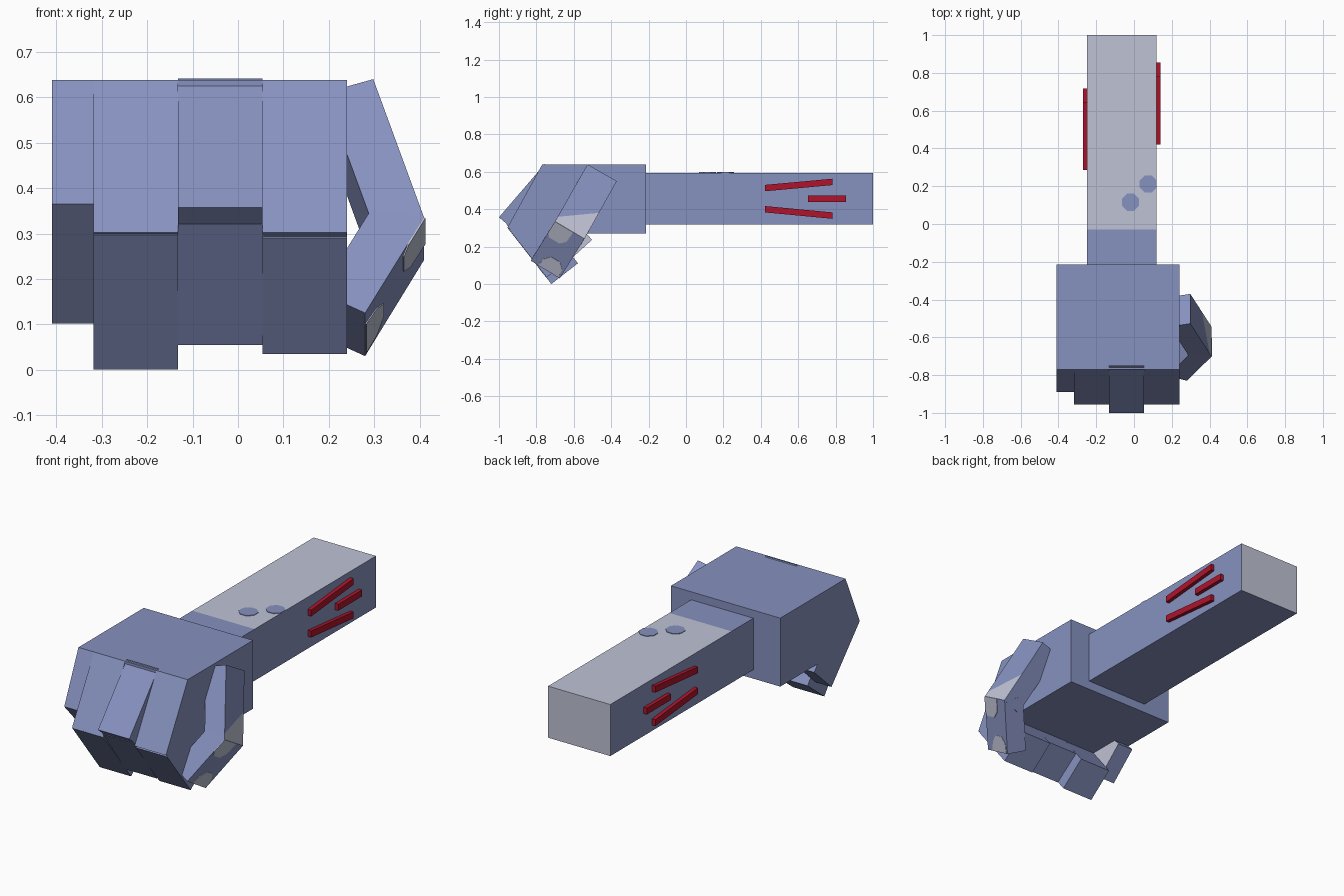
import bpy, bmesh, math
from mathutils import Vector as V

if "Cube" in bpy.data.objects:
    bpy.data.objects.remove(bpy.data.objects["Cube"])


def material(name, rgb):
    m = bpy.data.materials.new(name)
    m.diffuse_color = (*rgb, 1)
    m.use_nodes = True
    m.node_tree.nodes["Principled BSDF"].inputs["Base Color"].default_value = m.diffuse_color
    return m


BLUE = material("slate_blue", (0.24, 0.285, 0.52))
GREY = material("pale_grey", (0.52, 0.54, 0.66))
RED = material("deep_red", (0.42, 0.007, 0.025))


def finish(name, bm, mats):
    bmesh.ops.recalc_face_normals(bm, faces=bm.faces[:])
    me = bpy.data.meshes.new(name)
    bm.to_mesh(me)
    bm.free()
    for m in mats:
        me.materials.append(m)
    ob = bpy.data.objects.new(name, me)
    bpy.context.collection.objects.link(ob)
    return ob


def prism(points, offset):
    """Extrude a flat outline along an offset vector."""
    bm = bmesh.new()
    f = bm.faces.new([bm.verts.new(p) for p in points])
    new = bmesh.ops.extrude_face_region(bm, geom=[f])["geom"]
    bmesh.ops.translate(bm, vec=offset, verts=[g for g in new if isinstance(g, bmesh.types.BMVert)])
    bmesh.ops.recalc_face_normals(bm, faces=bm.faces[:])
    return bm


def block(x0, x1, y0, y1, z0, z1):
    return prism([(x0, y0, z0), (x0, y1, z0), (x0, y1, z1), (x0, y0, z1)], V((x1 - x0, 0, 0)))


def cut(bm, co, no):
    bmesh.ops.bisect_plane(bm, geom=bm.verts[:] + bm.edges[:] + bm.faces[:], plane_co=co, plane_no=no)


# Forearm: pale top behind a cut line, pale rear end
bm = block(-0.25, 0.12, -0.25, 1.0, 0.318, 0.595)
cut(bm, (0, -0.03, 0), (0, 1, 0))
for f in bm.faces:
    c = f.calc_center_median()
    if f.normal.y > 0.9 or (f.normal.z > 0.9 and c.y > -0.03):
        f.material_index = 1
finish("forearm", bm, [BLUE, GREY])

# Blue spots on the forearm
for i, (cx, cy) in enumerate([(-0.018, 0.115), (0.075, 0.212)]):
    pts = [(cx + 0.049 * math.cos(a), cy + 0.049 * math.sin(a), 0.594)
           for a in (math.pi / 8 + k * math.pi / 4 for k in range(8))]
    finish(f"forearm_spot_{i}", prism(pts, V((0, 0, 0.004))), [BLUE])

# Red bars on both sides of the forearm
BARS = [(0.0, 0.513, 0.36, 0.546), (0.0, 0.400, 0.36, 0.366), (0.23, 0.456, 0.433, 0.456)]
for side, x, start in (("right", 0.118, 0.422), ("left", -0.27, 0.285)):
    for i, (ya, za, yb, zb) in enumerate(BARS):
        a, b = V((x, start + ya, za)), V((x, start + yb, zb))
        w = V((0, 0, 0.017))
        finish(f"{side}_bar_{i}", prism([a - w, b - w, b + w, a + w], V((0.022, 0, 0))), [RED])

# Palm
finish("palm", block(-0.41, 0.24, -0.77, -0.215, 0.27, 0.638), [BLUE])


# Fingers: each is two square-ended blocks drawn in side profile
def segment(name, x0, x1, a, b, thick, turn, mats=(BLUE,)):
    a, b = V((0, *a)), V((0, *b))
    d = (b - a).normalized()
    n = V((0, -d.z, d.y)) * thick * turn
    s = V((x0, 0, 0))
    bm = prism([a + s, b + s, b + n + s, a + n + s], V((x1 - x0, 0, 0)))
    if len(mats) > 1:
        for f in bm.faces:
            f.material_index = int(f.normal.x > 0.9)
    finish(name, bm, mats)


FINGERS = [
    ("little", -0.41, -0.318, (-0.77, 0.637), (-0.89, 0.365), (-0.89, 0.365), (-0.65, 0.102), 0.20),
    ("ring", -0.318, -0.132, (-0.77, 0.637), (-0.955, 0.302), (-0.952, 0.297), (-0.72, 0.0), 0.18),
    ("middle", -0.132, 0.054, (-0.755, 0.642), (-1.0, 0.357), (-0.96, 0.32), (-0.765, 0.055), 0.18),
    ("index", 0.054, 0.24, (-0.77, 0.637), (-0.955, 0.302), (-0.945, 0.29), (-0.745, 0.035), 0.18),
]
for name, x0, x1, a, b, c, d, t in FINGERS:
    segment(name + "_finger_base", x0, x1, a, b, 0.18, 1)
    mats = (BLUE, GREY) if name == "little" else (BLUE,)
    segment(name + "_finger_tip", x0, x1, c, d, t, 1, mats)

# Thumb: two slanted blocks meeting at the outer knuckle
A, B = V((0.298, -0.527, 0.64)), V((0.298, -0.37, 0.55))
D, C = V((0.41, -0.70, 0.335)), V((0.41, -0.543, 0.242))
F, E = V((0.28, -0.83, 0.125)), V((0.28, -0.675, 0.03))


def outward(p, q, r):
    n = (q - p).cross(r - p).normalized()
    return n if n.x > 0 else -n


n1, n2 = outward(A, B, D), outward(D, C, F)
bm = prism([A, B, C, D], n1 * -0.113)
p, q = A.lerp(D, 0.92), B.lerp(C, 0.55)
cut(bm, p, (q - p).cross(n1))
down = (D - A).normalized()
for f in bm.faces:
    past = (f.calc_center_median() - p.lerp(q, 0.5)).dot(down) > 0
    f.material_index = int(past and f.normal.dot(n1) > 0.9)
finish("thumb_base", bm, [BLUE, GREY])
finish("thumb_tip", prism([D, C, E, F], n2 * -0.113), [BLUE])

# Pale patches on the thumb tip
PATCHES = [[(0, 0), (0.62, 0), (0.6, 0.25), (0.45, 0.36), (0.1, 0.36), (0, 0.28)],
           [(0.25, 1), (0.3, 0.82), (0.45, 0.7), (0.75, 0.7), (0.92, 0.82), (0.95, 1)]]
for i, patch in enumerate(PATCHES):
    pts = [D + (C - D) * u + (F - D) * v - n2 * 0.001 for u, v in patch]
    finish(f"thumb_patch_{i}", prism(pts, n2 * 0.004), [GREY])
